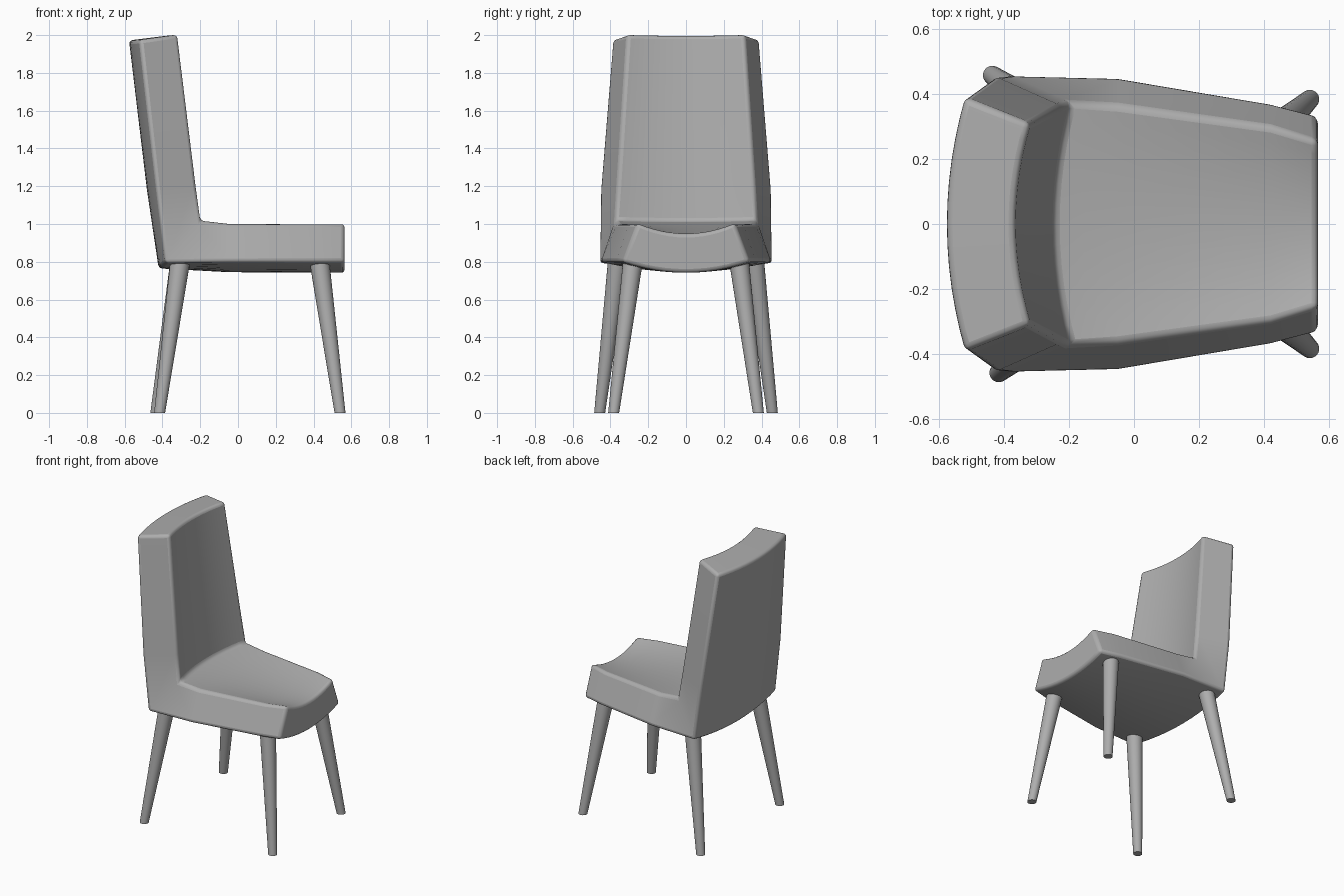
import bpy, bmesh, math
from mathutils import Vector

cube = bpy.data.objects.get("Cube")
if cube:
    bpy.data.objects.remove(cube, do_unlink=True)

grey = bpy.data.materials.new("soft grey")
grey.use_nodes = True
GREY = (0.42, 0.42, 0.42, 1)
grey.diffuse_color = GREY
grey.node_tree.nodes["Principled BSDF"].inputs["Base Color"].default_value = GREY


def make_object(name, bm):
    bmesh.ops.recalc_face_normals(bm, faces=bm.faces)
    mesh = bpy.data.meshes.new(name)
    bm.to_mesh(mesh)
    bm.free()
    mesh.materials.append(grey)
    obj = bpy.data.objects.new(name, mesh)
    bpy.context.collection.objects.link(obj)
    return obj


def smooth(obj, degrees):
    bpy.ops.object.select_all(action='DESELECT')
    obj.select_set(True)
    bpy.context.view_layer.objects.active = obj
    bpy.ops.object.shade_smooth_by_angle(angle=math.radians(degrees))


# Stations from seat front to back top: edge x, half width, edge z, centre x, centre z
OUTER = [(.565, .335, .80, .565, .742), (.42, .372, .80, .42, .742),
         (-.05, .452, .80, -.05, .745), (-.385, .46, .795, -.42, .765),
         (-.43, .455, 1.18, -.482, 1.18), (-.52, .39, 1.975, -.577, 1.972)]
INNER = [(.565, .255, 1.005, .565, .948), (.42, .30, 1.003, .42, .955),
         (-.05, .365, 1.002, -.05, .985), (-.195, .375, 1.018, -.248, 1.012),
         (-.22, .362, 1.2, -.27, 1.2), (-.318, .31, 2.003, -.366, 1.998)]
STEPS = 12


def arc_row(bm, station):
    ex, half, ez, cx, cz = station
    row = []
    for i in range(STEPS + 1):
        t = 2 * i / STEPS - 1
        k = t * t
        row.append(bm.verts.new((cx + (ex - cx) * k, half * t, cz + (ez - cz) * k)))
    return row


# Upholstered one-piece seat and backrest
bm = bmesh.new()
outer = [arc_row(bm, s) for s in OUTER]
inner = [arc_row(bm, s) for s in INNER]


def bridge(a, b):
    for i in range(len(a) - 1):
        bm.faces.new((a[i], a[i + 1], b[i + 1], b[i]))


for rows in (outer, inner):
    for a, b in zip(rows, rows[1:]):
        bridge(a, b)
for end in (0, -1):
    bridge(outer[end], inner[end])
    bridge([r[end] for r in outer], [r[end] for r in inner])
shell = make_object("seat_and_backrest", bm)
bevel = shell.modifiers.new("soft edges", 'BEVEL')
bevel.width = 0.02
bevel.segments = 3
bevel.limit_method = 'ANGLE'
bevel.angle_limit = math.radians(35)
smooth(shell, 40)
# Apply the rounding before the sharp-edge shading
bpy.ops.object.modifier_move_to_index(modifier=bevel.name, index=0)


# Tapered splayed legs with level ends
def leg(name, top, foot, r_top=0.053, r_foot=0.029, sides=24):
    bm = bmesh.new()
    rings = []
    for centre, r in ((foot, r_foot), (top, r_top)):
        ring = []
        for i in range(sides):
            a = math.tau * i / sides
            ring.append(bm.verts.new(Vector(centre) + Vector((r * math.cos(a), r * math.sin(a), 0))))
        bm.faces.new(ring)
        rings.append(ring)
    for i in range(sides):
        j = (i + 1) % sides
        bm.faces.new((rings[0][i], rings[0][j], rings[1][j], rings[1][i]))
    smooth(make_object(name, bm), 40)


for side, s in (("left", 1), ("right", -1)):
    leg(f"front_leg_{side}", (.43, .28 * s, .81), (.54, .383 * s, 0))
    leg(f"rear_leg_{side}", (-.305, .36 * s, .81), (-.425 - .01 * s, .457 * s, 0))
